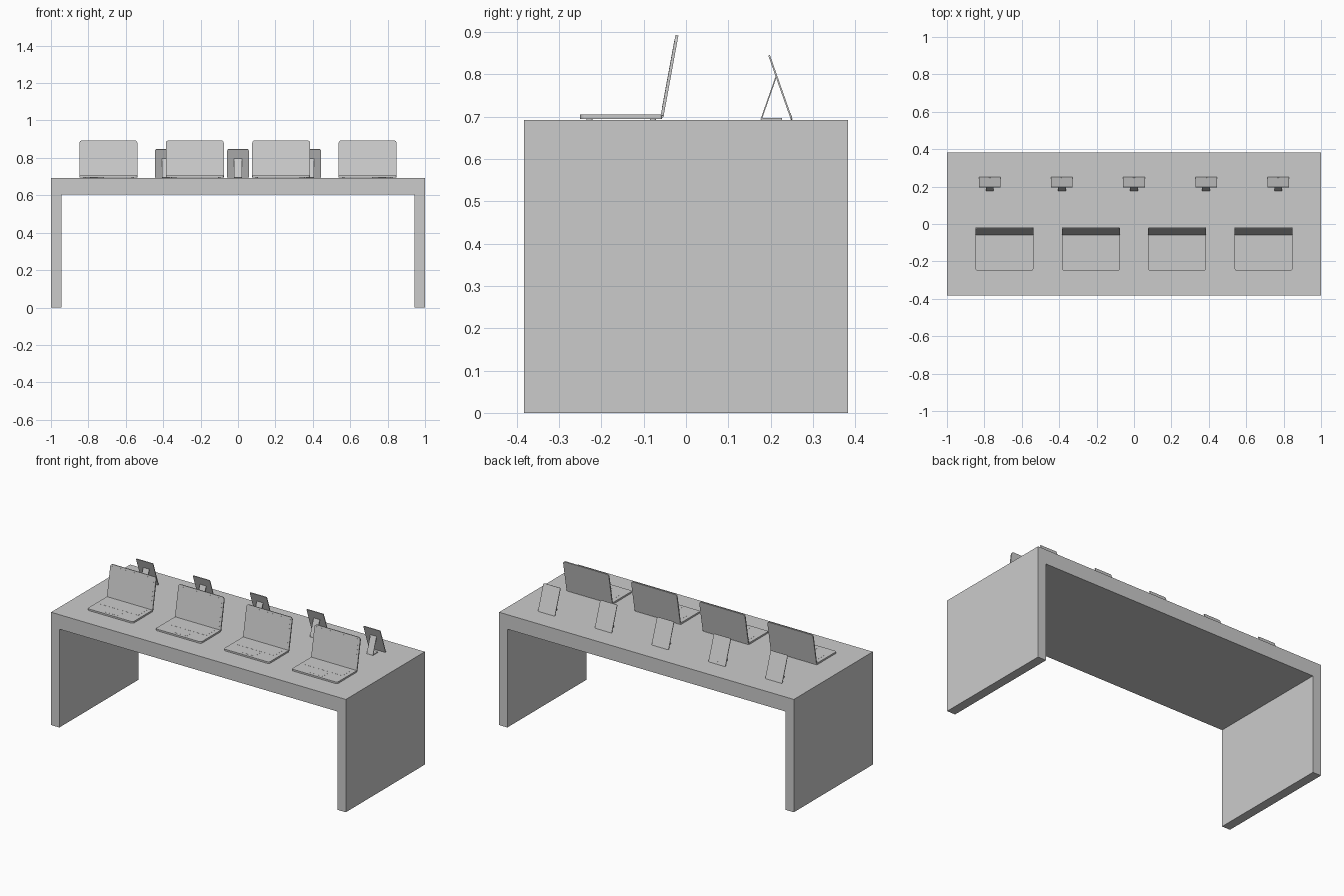
import bpy, bmesh, math
from mathutils import Matrix, Vector

cube = bpy.data.objects.get("Cube")
if cube:
    bpy.data.objects.remove(cube, do_unlink=True)

grey = bpy.data.materials.new("plain_grey")
grey.use_nodes = True
colour = (0.6, 0.6, 0.6, 1)
grey.diffuse_color = colour
grey.node_tree.nodes["Principled BSDF"].inputs["Base Color"].default_value = colour

TOP = 0.692      # table top height


def extrude(name, points, direction, matrix=Matrix()):
    """Closed outline pushed along a direction into a solid."""
    bm = bmesh.new()
    face = bm.faces.new([bm.verts.new(p) for p in points])
    result = bmesh.ops.extrude_face_region(bm, geom=[face])
    moved = [v for v in result["geom"] if isinstance(v, bmesh.types.BMVert)]
    bmesh.ops.translate(bm, verts=moved, vec=Vector(direction))
    bmesh.ops.recalc_face_normals(bm, faces=bm.faces)
    bm.transform(matrix)
    mesh = bpy.data.meshes.new(name)
    bm.to_mesh(mesh)
    bm.free()
    mesh.materials.append(grey)
    obj = bpy.data.objects.new(name, mesh)
    bpy.context.collection.objects.link(obj)
    return obj


def slab(name, width, length, thick, r_near, r_far, matrix):
    """Rounded plate: width on x, length from y = 0, thickness up from z = 0."""
    h = width / 2
    corners = [(-h, 0, 1, 1, r_near, 180), (h, 0, -1, 1, r_near, 270),
               (h, length, -1, -1, r_far, 0), (-h, length, 1, -1, r_far, 90)]
    points = []
    for x, y, sx, sy, r, start in corners:
        for i in range(6):
            a = math.radians(start + 18 * i)
            points.append((x + sx * r + r * math.cos(a), y + sy * r + r * math.sin(a), 0))
    return extrude(name, points, (0, 0, thick), matrix)


def place(x, y, z, tilt=0):
    return Matrix.Translation((x, y, z)) @ Matrix.Rotation(math.radians(tilt), 4, "X")


def shift(x, y, z):
    return Matrix.Translation((x, y, z))


def rod(name, radius, length, x, y, z):
    """Round bar lying along x."""
    ring = [(x - length / 2, y + radius * math.cos(math.tau * i / 12),
             z + radius * math.sin(math.tau * i / 12)) for i in range(12)]
    return extrude(name, ring, (length, 0, 0))


# Table: one waterfall profile swept from front to back
inner, under, half = 0.944, 0.603, 0.383
outline = [(-1, 0), (-inner, 0), (-inner, under), (inner, under),
           (inner, 0), (1, 0), (1, TOP), (-1, TOP)]
extrude("table", [(x, -half, z) for x, z in outline], (0, 2 * half, 0))

# Four open laptops
for n in range(4):
    x = -0.693 + 0.462 * n
    base = place(x, -0.25, TOP + 0.003)
    slab("laptop_base", 0.31, 0.193, 0.01, 0.013, 0.004, base)
    slab("keyboard_panel", 0.26, 0.085, 0.0005, 0.003, 0.003, base @ shift(0, 0.088, 0.01))
    slab("trackpad", 0.09, 0.055, 0.0005, 0.003, 0.003, base @ shift(0, 0.018, 0.01))
    for fx in (-0.13, 0.13):
        for fy in (0.015, 0.165):
            slab("laptop_foot", 0.014, 0.014, 0.003, 0.006, 0.006,
                 place(x + fx, -0.25 + fy, TOP))
    lid = place(x, -0.053, 0.701, 79.6)
    slab("laptop_lid", 0.31, 0.194, 0.007, 0.003, 0.014, lid)
    slab("laptop_screen", 0.286, 0.165, 0.0004, 0.002, 0.002, lid @ shift(0, 0.018, 0.007))
    rod("laptop_hinge", 0.004, 0.27, x, -0.057, 0.702)

# Five tablets leaning on folding stands, screens towards the back
for n in range(5):
    x = -0.771 + 0.3855 * n
    body = place(x, 0.252, TOP + 0.0015, 109.4)
    slab("tablet_body", 0.115, 0.162, 0.004, 0.006, 0.006, body)
    slab("tablet_button", 0.01, 0.01, 0.0005, 0.0045, 0.0045, body @ shift(0, 0.006, -0.0005))
    slab("stand_strut", 0.042, 0.109, 0.003, 0.001, 0.001, place(x, 0.179, TOP + 0.001, 70.7))
    slab("stand_foot", 0.042, 0.05, 0.005, 0.001, 0.001, place(x, 0.177, TOP))
